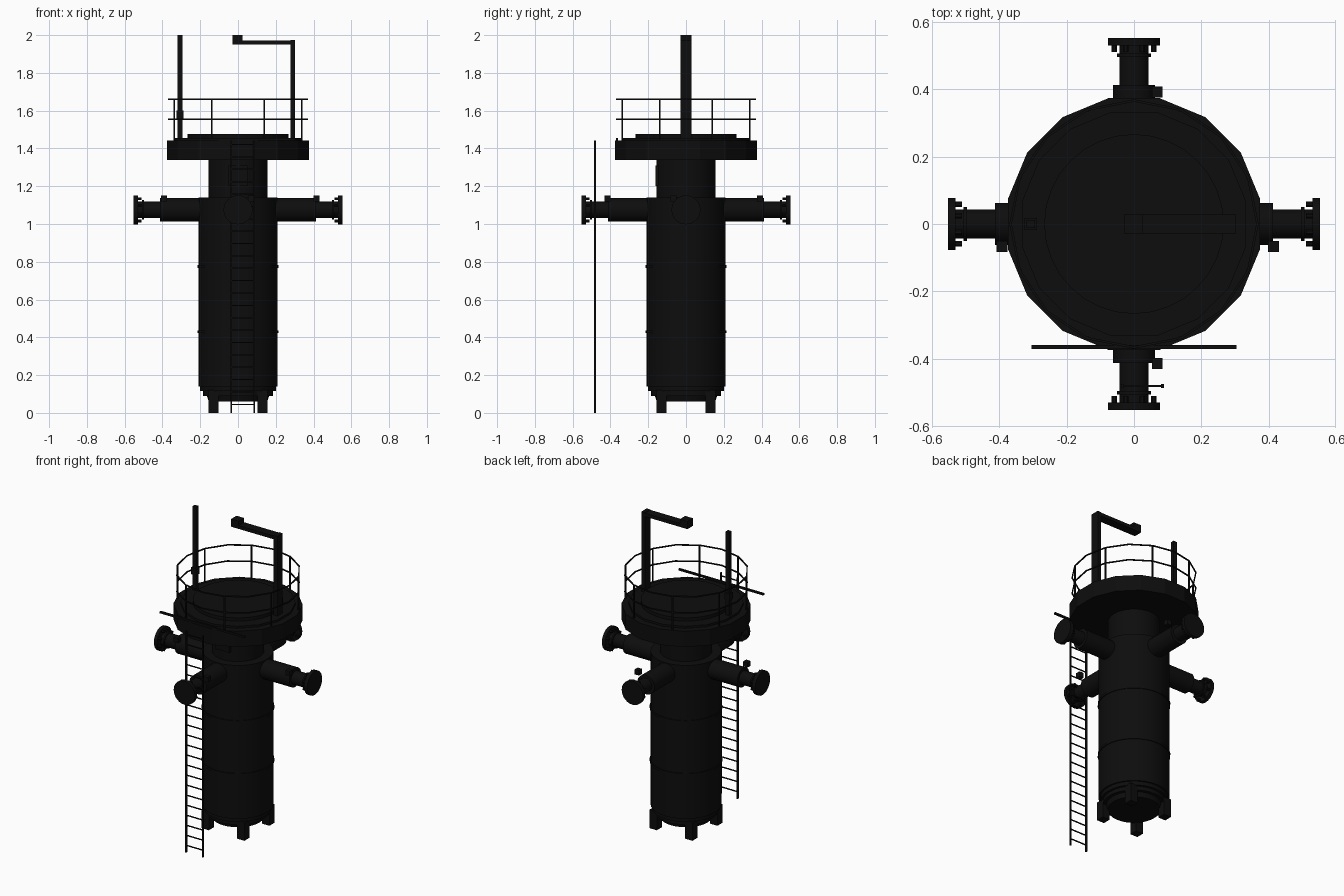
import bpy
import bmesh
from math import pi, cos, sin, radians
from mathutils import Matrix, Vector

if "Cube" in bpy.data.objects:
    bpy.data.objects.remove(bpy.data.objects["Cube"])

black = bpy.data.materials.new("black_paint")
black.use_nodes = True
COLOUR = (0.004, 0.004, 0.004, 1)
black.diffuse_color = COLOUR
black.node_tree.nodes["Principled BSDF"].inputs["Base Color"].default_value = COLOUR


def finish(name, bm, smooth=False, matrix=None):
    bmesh.ops.recalc_face_normals(bm, faces=bm.faces)
    mesh = bpy.data.meshes.new(name)
    bm.to_mesh(mesh)
    bm.free()
    mesh.materials.append(black)
    obj = bpy.data.objects.new(name, mesh)
    bpy.context.collection.objects.link(obj)
    if matrix:
        obj.matrix_world = matrix
    if smooth:
        bpy.ops.object.select_all(action='DESELECT')
        obj.select_set(True)
        bpy.context.view_layer.objects.active = obj
        bpy.ops.object.shade_smooth_by_angle(angle=radians(30))
    return obj


def add_box(bm, x, y, z):
    """Add a box given its (min, max) range on each axis."""
    size = [b - a for a, b in (x, y, z)]
    mid = [(a + b) / 2 for a, b in (x, y, z)]
    bmesh.ops.create_cube(bm, size=1, matrix=Matrix.Translation(mid) @ Matrix.Diagonal((*size, 1)))


def box(name, x, y, z):
    bm = bmesh.new()
    add_box(bm, x, y, z)
    return finish(name, bm)


def lathe(name, profile, sides, smooth=True, matrix=None, offset=0.0, closed=False):
    """Revolve (radius, height) points around z, capping open ends."""
    bm = bmesh.new()
    rings = []
    for r, z in profile:
        angles = [offset + 2 * pi * i / sides for i in range(sides)]
        rings.append([bm.verts.new((r * cos(a), r * sin(a), z)) for a in angles])
    pairs = list(zip(rings, rings[1:]))
    if closed:
        pairs.append((rings[-1], rings[0]))
    else:
        bm.faces.new(rings[0])
        bm.faces.new(rings[-1])
    for low, high in pairs:
        for i in range(sides):
            j = (i + 1) % sides
            bm.faces.new((low[i], low[j], high[j], high[i]))
    return finish(name, bm, smooth, matrix)


def hoop(name, radius, z, half, sides, offset=0.0):
    """Thin square-section ring."""
    section = [(radius - half, z - half), (radius + half, z - half),
               (radius + half, z + half), (radius - half, z + half)]
    return lathe(name, section, sides, False, None, offset, True)


# Main tank with stepped foot, shoulder and neck
lathe("tank_body", [(0.155, 0.06), (0.165, 0.09), (0.185, 0.09), (0.185, 0.115),
                    (0.2, 0.115), (0.2, 0.14), (0.21, 0.14), (0.21, 1.14),
                    (0.155, 1.14), (0.155, 1.35)], 32)
for z in (0.43, 0.775):
    lathe("body_band", [(0.208, z - 0.007), (0.215, z - 0.007),
                        (0.215, z + 0.007), (0.208, z + 0.007)], 32, closed=True)
box("neck_hatch", (-0.05, 0.05), (-0.162, -0.14), (1.2, 1.31))

# Feet on the diagonals
for sx in (-1, 1):
    for sy in (-1, 1):
        box("foot", sorted((sx * 0.102, sx * 0.155)), sorted((sy * 0.102, sy * 0.155)), (0, 0.12))

# Upper deck
lathe("deck", [(0.382, 1.34), (0.382, 1.443)], 16, False, None, pi / 16)
lathe("deck_plate", [(0.34, 1.44), (0.34, 1.456)], 16, False, None, pi / 16)
lathe("deck_lid", [(0.267, 1.45), (0.267, 1.477)], 32)
box("deck_front_bar", (-0.305, 0.305), (-0.371, -0.359), (1.443, 1.455))

# Railing
for z in (1.555, 1.66):
    hoop("guard_rail", 0.367, z, 0.0035, 16, pi / 16 * 2)
bm = bmesh.new()
for k in range(8):
    a = pi / 8 + k * pi / 4
    x, y = 0.365 * cos(a), 0.365 * sin(a)
    add_box(bm, (x - 0.004, x + 0.004), (y - 0.004, y + 0.004), (1.44, 1.66))
finish("railing_posts", bm)

# Hoist and mast
box("hoist_post", (0.277, 0.303), (-0.028, 0.028), (1.44, 1.975))
box("hoist_arm", (-0.02, 0.303), (-0.028, 0.028), (1.95, 1.972))
box("hoist_head", (-0.03, 0.025), (-0.028, 0.028), (1.95, 2.0))
box("mast", (-0.32, -0.295), (-0.0125, 0.0125), (1.44, 2.0))
box("mast_box", (-0.326, -0.289), (-0.018, 0.018), (1.558, 1.602))

# Four flanged nozzles pointing along the axes
NOZZLE_Z = 1.075
profile = [(0.062, 0.15), (0.062, 0.413), (0.043, 0.413), (0.043, 0.497), (0.051, 0.497),
           (0.051, 0.507), (0.043, 0.507), (0.043, 0.53), (0.077, 0.53), (0.077, 0.553)]
for k in range(4):
    turn = Matrix.Rotation(k * pi / 2, 4, 'Z')
    aim = Matrix.Translation((0, 0, NOZZLE_Z)) @ turn @ Matrix.Rotation(pi / 2, 4, 'Y')
    lathe("nozzle", profile, 24, True, aim)
    bm = bmesh.new()
    for i in range(8):
        a = pi / 8 + i * pi / 4
        bmesh.ops.create_cone(bm, cap_ends=True, segments=6, radius1=0.008, radius2=0.008, depth=0.02,
                              matrix=Matrix.Translation((0.064 * cos(a), 0.064 * sin(a), 0.522)))
    finish("flange_bolts", bm, matrix=aim)

# Small control boxes beside the nozzles
for x, y in ((0.415, -0.067), (-0.392, -0.067), (0.069, 0.392), (0.069, -0.415)):
    box("control_box", (x - 0.016, x + 0.016), (y - 0.016, y + 0.016), (1.118, 1.15))

# Ladder
bm = bmesh.new()
for x in (-0.035, 0.085):
    add_box(bm, (x - 0.004, x + 0.004), (-0.488, -0.476), (0, 1.443))
for i in range(22):
    z = 0.045 + i * 0.0655
    add_box(bm, (-0.035, 0.085), (-0.485, -0.479), (z - 0.003, z + 0.003))
finish("ladder", bm)
